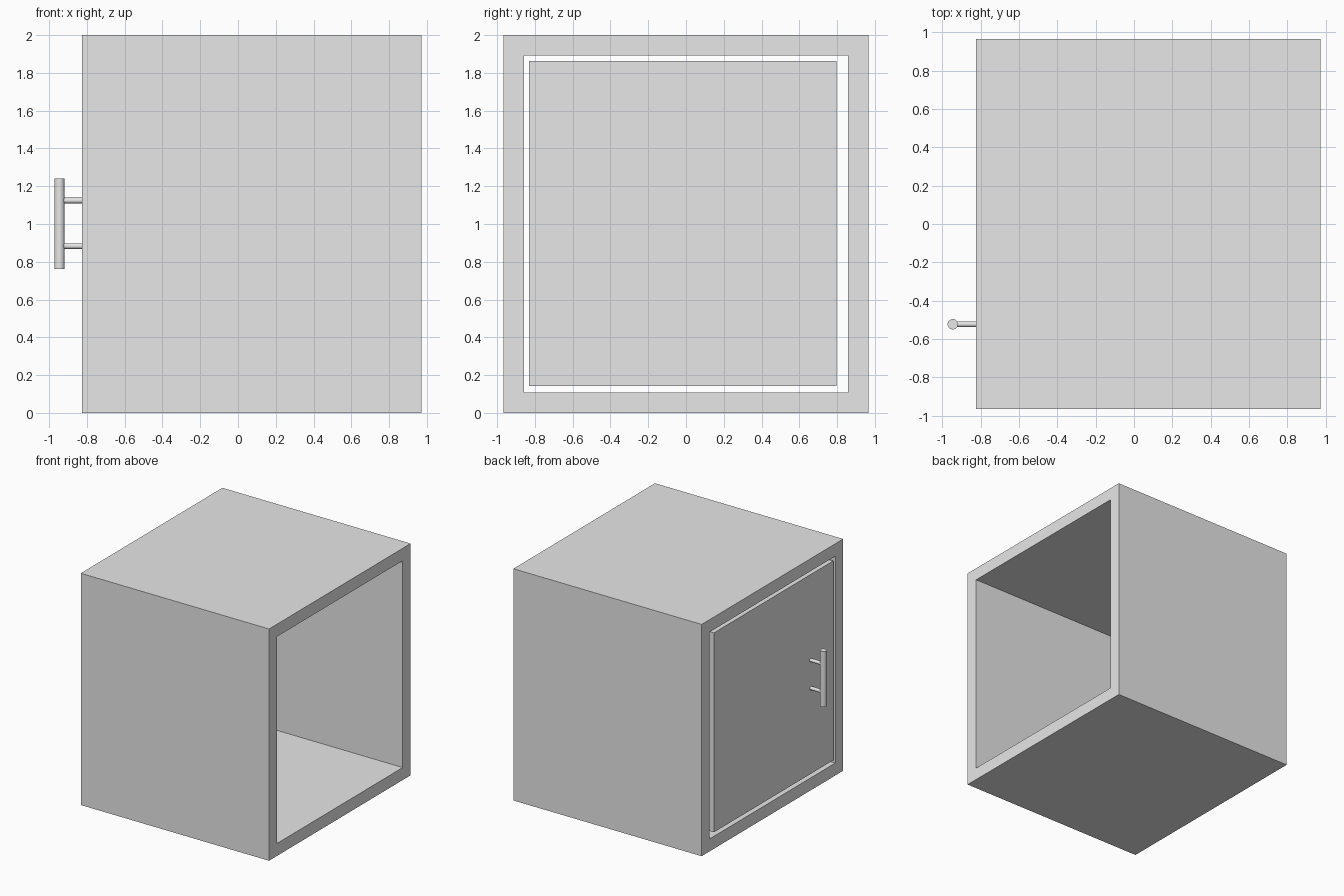
import bpy
import bmesh
from mathutils import Matrix, Vector

cube = bpy.data.objects.get("Cube")
if cube:
    bpy.data.objects.remove(cube, do_unlink=True)

# One plain grey for everything
grey = bpy.data.materials.new("light grey")
grey.use_nodes = True
colour = (0.8, 0.8, 0.8, 1)
grey.diffuse_color = colour
grey.node_tree.nodes["Principled BSDF"].inputs["Base Color"].default_value = colour

FRONT_X, BACK_X = -0.825, 0.972   # door end and open end of the cabinet
HALF_Y, HEIGHT, WALL = 0.965, 2.0, 0.108


def finish(name, bm):
    bmesh.ops.recalc_face_normals(bm, faces=bm.faces)
    mesh = bpy.data.meshes.new(name)
    bm.to_mesh(mesh)
    bm.free()
    mesh.materials.append(grey)
    obj = bpy.data.objects.new(name, mesh)
    bpy.context.collection.objects.link(obj)
    return obj


def box(name, low, high):
    low, high = Vector(low), Vector(high)
    bm = bmesh.new()
    place = Matrix.Translation((low + high) / 2) @ Matrix.Diagonal((high - low).to_4d())
    bmesh.ops.create_cube(bm, size=1, matrix=place)
    return finish(name, bm)


def rod(name, start, end, radius):
    start, end = Vector(start), Vector(end)
    axis = end - start
    turn = Vector((0, 0, 1)).rotation_difference(axis).to_matrix().to_4x4()
    bm = bmesh.new()
    bmesh.ops.create_cone(bm, cap_ends=True, segments=32, radius1=radius, radius2=radius,
                          depth=axis.length, matrix=Matrix.Translation((start + end) / 2) @ turn)
    obj = finish(name, bm)
    bpy.ops.object.select_all(action='DESELECT')
    obj.select_set(True)
    bpy.context.view_layer.objects.active = obj
    bpy.ops.object.shade_smooth_by_angle()
    return obj


# Cabinet shell: a rectangular tube open at both ends
bm = bmesh.new()
rings = []
for x in (FRONT_X, BACK_X):
    for inset in (0, WALL):
        y, low, high = HALF_Y - inset, inset, HEIGHT - inset
        corners = ((-y, low), (y, low), (y, high), (-y, high))
        rings.append([bm.verts.new((x, *corner)) for corner in corners])
for a, b in ((0, 1), (2, 3), (0, 2), (1, 3)):
    for i in range(4):
        j = (i + 1) % 4
        bm.faces.new((rings[a][i], rings[a][j], rings[b][j], rings[b][i]))
finish("cabinet_shell", bm)

# Door, flush with the shell and loose in its opening
box("door", (FRONT_X, -0.83, 0.142), (FRONT_X + 0.1, 0.797, 1.863))

# Bar handle on two posts
BAR_X, HANDLE_Y = -0.945, -0.523
rod("handle_bar", (BAR_X, HANDLE_Y, 0.762), (BAR_X, HANDLE_Y, 1.242), 0.027)
for name, z in (("lower", 0.883), ("upper", 1.124)):
    rod(f"handle_post_{name}", (BAR_X, HANDLE_Y, z), (FRONT_X + 0.01, HANDLE_Y, z), 0.015)
